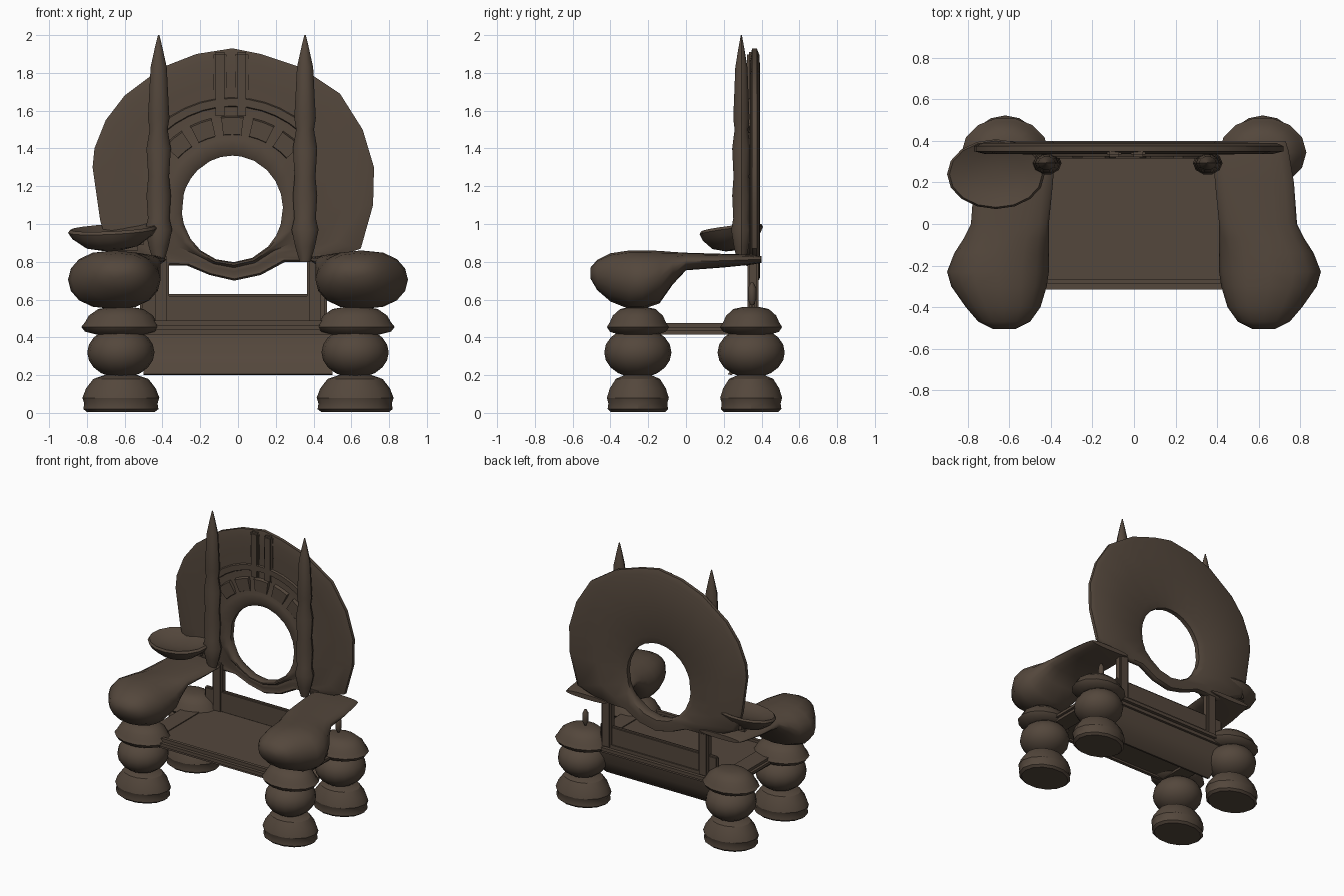
import bpy, bmesh
from math import pi, cos, sin, atan2, radians

cube = bpy.data.objects.get("Cube")
if cube:
    bpy.data.objects.remove(cube, do_unlink=True)

BROWN = (0.088, 0.063, 0.045, 1)
wood = bpy.data.materials.new("dark_brown_wood")
wood.use_nodes = True
wood.diffuse_color = BROWN
wood.node_tree.nodes["Principled BSDF"].inputs["Base Color"].default_value = BROWN


def finish(name, bm, angle=45):
    bmesh.ops.recalc_face_normals(bm, faces=bm.faces[:])
    mesh = bpy.data.meshes.new(name)
    bm.to_mesh(mesh)
    bm.free()
    mesh.materials.append(wood)
    ob = bpy.data.objects.new(name, mesh)
    bpy.context.collection.objects.link(ob)
    bpy.ops.object.select_all(action='DESELECT')
    ob.select_set(True)
    bpy.context.view_layer.objects.active = ob
    bpy.ops.object.shade_smooth_by_angle(angle=radians(angle))
    return ob


def loft(name, rings, wrap=False, angle=45):
    """Skin a list of equal closed rings; cap the ends unless wrapped."""
    bm = bmesh.new()
    rows = [[bm.verts.new(p) for p in ring] for ring in rings]
    n = len(rows[0])
    pairs = list(zip(rows, rows[1:])) + ([(rows[-1], rows[0])] if wrap else [])
    for a, b in pairs:
        for i in range(n):
            j = (i + 1) % n
            bm.faces.new((a[i], a[j], b[j], b[i]))
    if not wrap:
        bm.faces.new(rows[0])
        bm.faces.new(rows[-1])
    return finish(name, bm, angle)


def lathe(name, center, profile, sx=1, sy=1, n=16, angle=45):
    cx, cy, cz = center
    return loft(name, [[(cx + r * sx * cos(2 * pi * i / n), cy + r * sy * sin(2 * pi * i / n), cz + z)
                        for i in range(n)] for r, z in profile], angle=angle)


def box(name, x0, x1, y0, y1, z0, z1, bevel=0.012):
    bm = bmesh.new()
    bmesh.ops.create_cube(bm, size=1)
    for v in bm.verts:
        v.co = ((x0 + x1) / 2 + v.co.x * (x1 - x0), (y0 + y1) / 2 + v.co.y * (y1 - y0),
                (z0 + z1) / 2 + v.co.z * (z1 - z0))
    bmesh.ops.bevel(bm, geom=bm.edges[:], offset=bevel, segments=2, affect='EDGES')
    return finish(name, bm)


def extrude_x(name, profile, x0, x1):
    return loft(name, [[(x, y, z) for y, z in profile] for x in (x0, x1)])


# Legs: flared foot, ball and collar
FOOT = [(0.185, 0.005), (0.205, 0.02), (0.2, 0.05), (0.21, 0.08), (0.19, 0.13), (0.15, 0.18), (0.09, 0.2)]
BALL = [(0.178 * sin(pi * i / 10), -0.135 * cos(pi * i / 10)) for i in range(1, 10)]
COLLAR = [(0.11, 0.41), (0.19, 0.43), (0.21, 0.455), (0.19, 0.48), (0.17, 0.515), (0.12, 0.55), (0.06, 0.56)]
for side, sx in (("left", 1), ("right", -1)):
    for end, y in (("front", -0.255), ("rear", 0.345)):
        x = 0.62 * sx
        tag = f"{end}_{side}"
        lathe(f"{tag}_foot", (x, y, 0), FOOT, 0.97, 0.8, 14, 30)
        lathe(f"{tag}_ball", (x, y, 0.32), BALL, angle=60)
        lathe(f"{tag}_collar", (x, y, 0), COLLAR, 1, 0.8, 14)

# Armrests: heavy rounded knob at the front, thin slab to the back
# y, inner x, outer x, bottom z, top z
ARM = [(-0.505, 0.57, 0.68, 0.71, 0.77), (-0.47, 0.5, 0.75, 0.65, 0.81), (-0.4, 0.45, 0.81, 0.59, 0.845),
       (-0.3, 0.42, 0.88, 0.55, 0.86), (-0.23, 0.41, 0.9, 0.55, 0.86), (-0.14, 0.41, 0.865, 0.58, 0.858),
       (-0.07, 0.41, 0.82, 0.68, 0.852), (0, 0.41, 0.785, 0.755, 0.848), (0.2, 0.39, 0.77, 0.77, 0.842),
       (0.35, 0.38, 0.745, 0.785, 0.838), (0.4, 0.39, 0.73, 0.795, 0.83)]
for side, sx in (("left", 1), ("right", -1)):
    rings = []
    for y, xi, xo, zb, zt in ARM:
        ring = []
        for i in range(16):
            c, s = cos(2 * pi * i / 16), sin(2 * pi * i / 16)
            c = abs(c) ** 0.8 * (1 if c > 0 else -1)
            ring.append((sx * ((xi + xo) / 2 + c * (xo - xi) / 2), y, (zb + zt) / 2 + s * (zt - zb) / 2))
        rings.append(ring)
    loft(f"{side}_armrest", rings, angle=60)

# Seat, rails, sloping rear apron and low back panel
box("seat", -0.5, 0.5, -0.3, 0.35, 0.43, 0.47)
extrude_x("rear_apron", [(0.22, 0.205), (0.27, 0.26), (0.31, 0.33), (0.33, 0.43),
                         (0.36, 0.43), (0.34, 0.33), (0.3, 0.25), (0.24, 0.2)], -0.5, 0.5)
box("back_panel", -0.52, 0.47, 0.335, 0.365, 0.46, 0.63)
box("front_rail", -0.62, 0.62, -0.315, -0.24, 0.415, 0.49, 0.025)
box("rear_rail", -0.62, 0.62, 0.32, 0.4, 0.415, 0.49, 0.025)
for side, sx in (("left", 1), ("right", -1)):
    a, b = sorted((0.47 * sx, 0.64 * sx))
    box(f"{side}_side_rail", a, b, -0.3, 0.4, 0.415, 0.475, 0.02)
    a, b = sorted((0.365 * sx, 0.45 * sx))
    box(f"{side}_back_post", a, b, 0.325, 0.385, 0.46, 0.84)
lathe("loose_peg", (0.6, 0.35, 0.63), [(0.008, -0.06), (0.022, -0.03), (0.022, 0.03), (0.008, 0.06)], n=8)

# Round backrest with an off-centre hole
HX, HZ = -0.03, 1.08
OUTLINE = [(-0.03, 1.93), (0.12, 1.9), (0.33, 1.83), (0.54, 1.69), (0.66, 1.5), (0.72, 1.3), (0.715, 1.1),
           (0.65, 0.87), (0.45, 0.8), (0.25, 0.8), (0.12, 0.73), (-0.02, 0.7), (-0.15, 0.73), (-0.27, 0.78),
           (-0.47, 0.78), (-0.69, 0.88), (-0.73, 1.02), (-0.77, 1.3), (-0.76, 1.4), (-0.7, 1.55),
           (-0.6, 1.68), (-0.4, 1.83), (-0.22, 1.9)]
SECTION = [(0, 0.37), (0.1, 0.39), (0.5, 0.393), (0.93, 0.39), (1, 0.375), (1, 0.35), (0.9, 0.338),
           (0.7, 0.345), (0.5, 0.335), (0.3, 0.34), (0.16, 0.315), (0.06, 0.315), (0, 0.335)]
rings = []
for x, z in OUTLINE:
    a = atan2(z - HZ, x - HX)
    ix, iz = HX + 0.268 * cos(a), HZ + 0.282 * sin(a)
    rings.append([(ix + (x - ix) * t, y, iz + (z - iz) * t) for t, y in SECTION])
loft("backrest", rings, wrap=True, angle=50)


# Raised carving on the backrest: arches, wedge stones and twin ribs
def arc_plate(name, a0, a1, r0, r1, y, steps):
    rings = []
    for i in range(steps + 1):
        a = radians(a0 + (a1 - a0) * i / steps)
        rings.append([(HX + r * cos(a), yy, HZ + r * sin(a))
                      for r, yy in ((r0, 0.36), (r0 + 0.015, y), (r1 - 0.015, y), (r1, 0.36))])
    return loft(name, rings)


arc_plate("outer_arch", 48, 132, 0.53, 0.6, 0.325, 10)
for k in range(5):
    mid = 50 + 20 * k
    arc_plate(f"wedge_stone_{k + 1}", mid - 7, mid + 7, 0.38, 0.5, 0.315, 2)
for name, x in (("right_rib", -0.095), ("left_rib", 0.02)):
    box(name, x - 0.035, x + 0.035, 0.322, 0.37, 1.56, 1.91)

# Pointed spires in front of the backrest
SPIRE = [(0.03, 0.8), (0.055, 0.88), (0.075, 0.97), (0.06, 1.03), (0.068, 1.15), (0.058, 1.25), (0.068, 1.4),
         (0.05, 1.5), (0.06, 1.56), (0.052, 1.7), (0.045, 1.83), (0.022, 1.93), (0.004, 2.0)]
for name, x in (("left_spire", 0.355), ("right_spire", -0.42)):
    lathe(name, (x, 0.293, 0), SPIRE, 0.95, 0.75, 10, 40)

# Shallow dish above the right armrest
dish = lathe("side_dish", (-0.665, 0.24, 0.93),
             [(0.2, -0.07), (0.6, -0.05), (0.9, 0), (1, 0.035), (0.95, 0.05), (0.6, 0.025), (0.2, 0.015)],
             0.235, 0.168, 16)
for v in dish.data.vertices:
    v.co.z += 0.12 * (v.co.y - 0.24) + 0.05 * (v.co.x + 0.665)
box("dish_bracket", -0.75, -0.5, 0.27, 0.36, 0.86, 0.95, 0.03)
